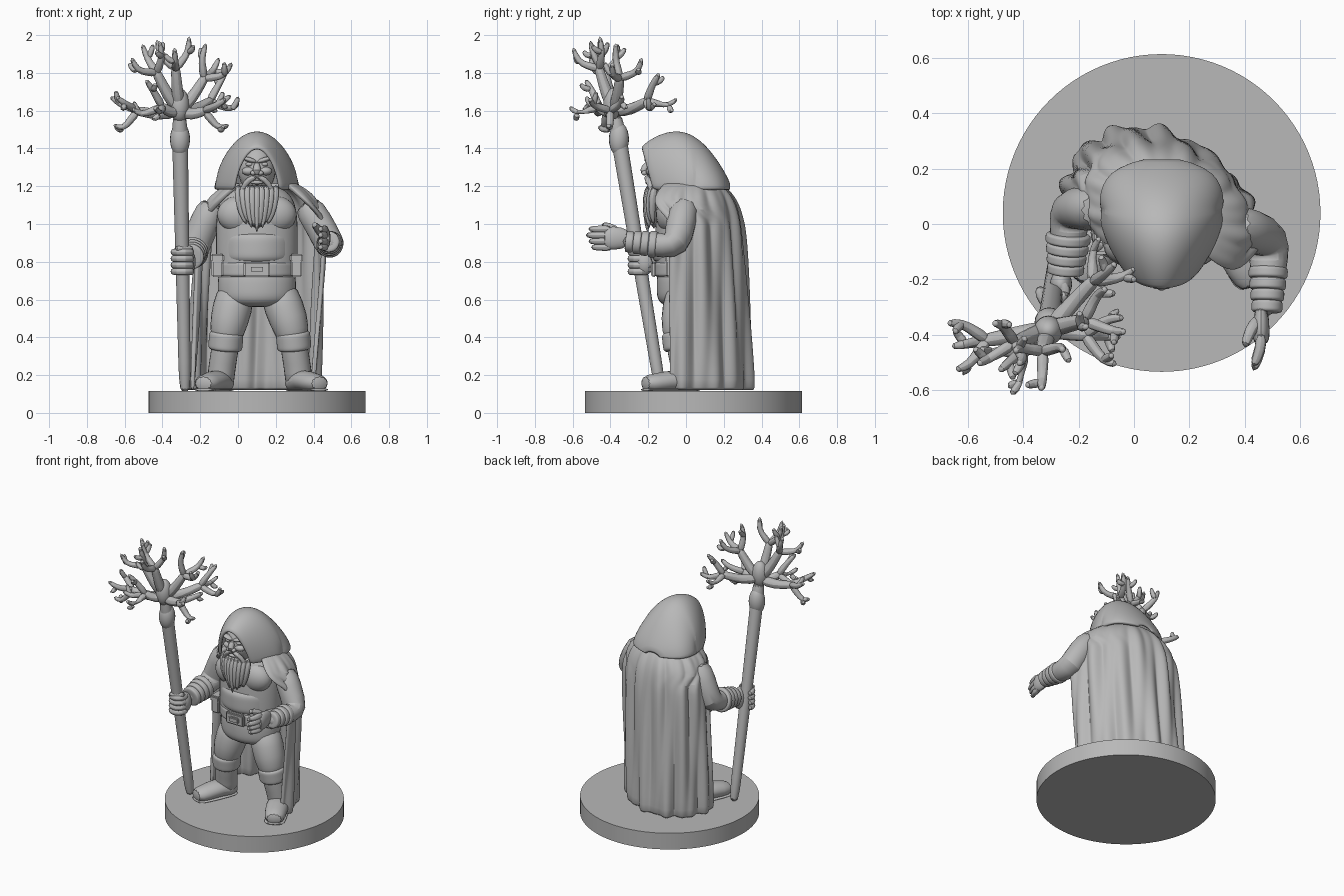
import bpy, bmesh, math
from mathutils import Vector

cube = bpy.data.objects.get("Cube")
if cube:
    bpy.data.objects.remove(cube)

grey = bpy.data.materials.new("plain_grey")
grey.use_nodes = True
grey.diffuse_color = (.48, .48, .48, 1)
grey.node_tree.nodes["Principled BSDF"].inputs["Base Color"].default_value = grey.diffuse_color

SIDEWAYS, DEPTH, UP = Vector((1, 0, 0)), Vector((0, 1, 0)), Vector((0, 0, 1))


def finish(name, bm, subsurf=0, thickness=0):
    bmesh.ops.recalc_face_normals(bm, faces=bm.faces)
    mesh = bpy.data.meshes.new(name)
    bm.to_mesh(mesh)
    bm.free()
    mesh.materials.append(grey)
    part = bpy.data.objects.new(name, mesh)
    bpy.context.collection.objects.link(part)
    bpy.ops.object.select_all(action="DESELECT")
    part.select_set(True)
    bpy.context.view_layer.objects.active = part
    bpy.ops.object.shade_smooth_by_angle(angle=math.radians(40))
    if thickness:
        solid = part.modifiers.new("thickness", "SOLIDIFY")
        solid.thickness, solid.offset = thickness, 0
    if subsurf:
        rounding = part.modifiers.new("rounding", "SUBSURF")
        rounding.levels = rounding.render_levels = subsurf
    return part


def skin_rows(bm, rows, closed):
    rows = [[bm.verts.new(point) for point in row] for row in rows]
    count = len(rows[0])
    for above, below in zip(rows, rows[1:]):
        for i in range(count if closed else count - 1):
            j = (i + 1) % count
            bm.faces.new((above[i], above[j], below[j], below[i]))
    return rows


def loft(name, path, radii, ref, depth, sides):
    """Skin elliptical rings along a path; depth scales the radius along ref."""
    rows = []
    for i, point in enumerate(path):
        along = (path[min(i + 1, len(path) - 1)] - path[max(i - 1, 0)]).normalized()
        across = along.cross(ref).normalized()
        other = across.cross(along) * depth
        angles = [math.tau * k / sides for k in range(sides)]
        rows.append([point + (across * math.cos(a) + other * math.sin(a)) * radii[i] for a in angles])
    bm = bmesh.new()
    rings = skin_rows(bm, rows, True)
    bm.faces.new(rings[0])
    bm.faces.new(rings[-1])
    return finish(name, bm, 1)


def tube(name, points, start, end, bulge=0, ref=DEPTH, depth=1, sides=12):
    """Limb whose radius runs from start to end, swelling in the middle."""
    path = [Vector(p) for p in points]
    fractions = [i / (len(path) - 1) for i in range(len(path))]
    radii = [start + (end - start) * f + bulge * math.sin(math.pi * f) for f in fractions]
    return loft(name, path, radii, ref, depth, sides)


def barrel(name, start, end, radius, depth=1, power=4, ref=DEPTH):
    """Straight part with rounded ends; a higher power gives squarer ends."""
    start, end = Vector(start), Vector(end)
    spread = [-math.cos(math.pi * k / 10) * .99 for k in range(11)]
    path = [start.lerp(end, (s + 1) / 2) for s in spread]
    radii = [radius * (1 - abs(s) ** power) ** (1 / power) for s in spread]
    return loft(name, path, radii, ref, depth, 20)


def blob(name, centre, size, tilt=0):
    bm = bmesh.new()
    bmesh.ops.create_uvsphere(bm, u_segments=20, v_segments=12, radius=1)
    part = finish(name, bm)
    part.location, part.scale, part.rotation_euler = centre, size, (0, tilt, 0)


def box(name, centre, size):
    bm = bmesh.new()
    bmesh.ops.create_cube(bm, size=1)
    bmesh.ops.scale(bm, vec=size, verts=bm.verts)
    bmesh.ops.bevel(bm, geom=bm.edges[:], offset=.008, segments=2, affect="EDGES")
    finish(name, bm).location = centre


# Round stand
FLOOR = .115
bm = bmesh.new()
bmesh.ops.create_cone(bm, cap_ends=True, segments=96, radius1=.575, radius2=.575, depth=FLOOR)
finish("stand", bm).location = (.1, .04, FLOOR / 2)

# Torso, belly, trunks and belt
MID = .1
barrel("torso", (MID, 0, .6), (MID, 0, 1.2), .22, .75)
barrel("belly", (MID, 0, .79), (MID, 0, .96), .2, .92, 6)
barrel("trunks", (MID, 0, .56), (MID, 0, .78), .21, .75)
barrel("belt", (MID, 0, .72), (MID, 0, .8), .215, .8, 12)
box("buckle", (MID, -.17, .76), (.14, .03, .08))
box("buckle_plate", (MID, -.19, .76), (.08, .02, .04))
for side, label in ((-1, "right"), (1, "left")):
    x = MID + side * .21
    box(label + "_pouch", (x, -.06, .78), (.06, .09, .12))
    box(label + "_pouch_flap", (x, -.06, .82), (.07, .1, .04))
    blob(label + "_chest_muscle", (MID + side * .09, -.08, 1.05), (.12, .08, .1))

# Legs and boots
stances = {"right": ((0, 0), (-.06, -.04), (-.09, 0), (-.19, -.22)),
           "left": ((.2, 0), (.29, -.04), (.32, 0), (.44, -.23))}
for label, spots in stances.items():
    hip, knee, ankle, toe = (Vector((*spot, 0)) for spot in spots)
    hip += UP * .68
    knee += UP * .43
    shin = knee.lerp(ankle, .3)
    shin.z = .33
    ankle.z = toe.z = .156
    tube(label + "_leg", [hip, hip.lerp(knee, .5), knee, shin], .1, .06, .03)
    tube(label + "_boot_shaft", [knee, shin, ankle + UP * .06, ankle - UP * .02], .075, .075)
    barrel(label + "_boot_cuff", shin, knee, .092, 1, 8)
    heel = ankle.lerp(toe, -.3)
    instep = ankle.lerp(toe, .25) + UP * .02
    ball = ankle.lerp(toe, .7)
    tube(label + "_foot", [heel, ankle, instep, ball, toe], .058, .058, .02, UP, .75)
    drop = UP * .033
    tube(label + "_sole", [heel - drop, ankle - drop, ball - drop, toe - drop], .06, .065, .012, UP, .15)


# Arms with wrapped forearms
def arm(label, shoulder, elbow, wrist, wrap):
    shoulder, elbow, wrist = Vector(shoulder), Vector(elbow), Vector(wrist)
    upper = shoulder.lerp(elbow, .5) + UP * .02
    bend = elbow.lerp(wrist, .25)
    tube(label + "_arm", [shoulder, upper, elbow, bend, elbow.lerp(wrist, .6), wrist], .08, .04, .02, SIDEWAYS)
    for i in range(4):
        near, far = (elbow.lerp(wrist, .36 + .14 * (i + k)) for k in (0, 1.1))
        barrel(label + "_bracer_band", near, far, wrap - .005 * i, 1, 6, SIDEWAYS)


arm("left", (.35, 0, 1.12), (.49, -.05, .88), (.48, -.34, .91), .072)
arm("right", (-.12, .05, 1.12), (-.23, .06, .87), (-.25, -.2, .82), .083)

# Left hand, open and reaching forward
palm = Vector((.46, -.39, .925))
tube("left_palm", [palm + DEPTH * .1, palm, palm - DEPTH * .05], .05, .058, .015, SIDEWAYS, .5)
for i in range(4):
    knuckle = palm + UP * (.048 - .032 * i)
    reach = .145 - .015 * abs(i - 1)
    tip = knuckle - DEPTH * reach - SIDEWAYS * .03
    tube("left_finger", [knuckle, knuckle - DEPTH * reach / 2, tip], .024, .017, 0, SIDEWAYS, 1, 8)
tube("left_thumb", [palm + DEPTH * .05, (.42, -.38, .98), (.4, -.45, 1)], .03, .018, 0, SIDEWAYS, 1, 8)

# Leaning staff with knots near its head
foot, head = Vector((-.28, -.13, .09)), Vector((-.31, -.38, 1.6))
tube("staff", [foot.lerp(head, k / 8) for k in range(9)], .032, .045)
for place in (.9, 1.02):
    blob("staff_knot", foot.lerp(head, place), (.053, .053, .09))

# Right hand, gripping the staff
grip = foot.lerp(head, .47)
blob("right_palm", grip + Vector((.03, .03, 0)), (.04, .05, .07))
for i in range(4):
    centre = grip + UP * .034 * (i - 1.5)
    curl = [math.radians(60 - 45 * k) for k in range(7)]
    ring = [centre + (SIDEWAYS * math.cos(a) + DEPTH * math.sin(a)) * .05 for a in curl]
    tube("right_finger", ring, .022, .02, 0, UP, 1, 8)
thumb = grip + UP * .07
tube("right_thumb", [thumb + SIDEWAYS * .06, thumb - DEPTH * .04, thumb - DEPTH * .05 - SIDEWAYS * .04], .022, .015, 0, UP, 1, 8)

# Branches: each bough forks into a fan of twigs, each with a spur
ODD = Vector((.4, .9, .15))
forks = [(-.53, -.42, 1.6), (-.4, -.46, 1.62), (-.18, -.4, 1.6), (-.15, -.21, 1.65),
         (-.43, -.43, 1.8), (-.18, -.35, 1.77), (-.33, -.46, 1.82)]
for n, fork in enumerate(Vector(f) for f in forks):
    out = (fork - head).normalized()
    across = out.cross(UP).normalized()
    rise = across.cross(out)
    sag = UP * .025
    tube("bough", [head, head.lerp(fork, .5) - sag, fork, fork + out * .02], .04, .022, 0, ODD, 1, 8)
    for k in range(3):
        a = math.tau * k / 3 + math.pi / 6 + n
        spread = across * math.cos(a) + rise * math.sin(a)
        tip = fork + out * .135 + spread * .1 + sag
        bend = fork.lerp(tip, .6) + spread * .03 - sag
        tube("twig", [fork, fork.lerp(bend, .5), bend, tip], .026, .015, 0, ODD, 1, 8)
        spur = bend + spread.cross(out) * .055 + out * .03
        tube("spur", [bend, bend.lerp(spur, .7), spur + sag], .021, .013, 0, ODD, 1, 8)

# Cape: a folded sheet round the back whose top wraps over the shoulders
rows, columns = [], 130
for level in range(17):
    t = (level / 16) ** 1.8
    z = 1.21 - (1.21 - FLOOR) * t
    flare = 1 - (1 - t) ** 14
    width, depth = .16 + .17 * flare, .15 + .1 * flare + .07 * t
    overlap = 8 + 34 * max(0, 1 - (t / .16) ** 3)
    row = []
    for k in range(columns + 1):
        a = math.radians((180 + 2 * overlap) * k / columns - overlap)
        fold = math.sin(13 * a + 2 * z) + .6 * math.sin(22 * a - 3 * z)
        r = 1 + .04 * flare * fold
        x, y = width * r * math.cos(a), depth * r * math.sin(a)
        row.append((.13 - .05 * t + x, .02 + y - .2 * x, z))
    rows.append(row)
bm = bmesh.new()
skin_rows(bm, rows, False)
finish("cape", bm, 1, .024)

# Hood: arches from the brow to the nape, narrowing towards the face
rows = []
for level in range(13):
    f = -1 + 1.99 * level / 12
    width = .22 * (math.sqrt(1 - f ** 4) if f > 0 else 1 - .47 * abs(f) ** 1.8)
    lean = f + .2
    top = 1.48 - (.2 if lean > 0 else .13) * lean ** 2
    row = []
    for k in range(21):
        a = math.pi * k / 20
        lift = math.sin(a)
        setback = .06 * (1 - lift) if f < 0 else 0
        pinch = 1 - .15 * lift
        row.append((MID + width * pinch * math.cos(a), .235 * f + setback, 1.18 + (top - 1.18) * lift))
    rows.append(row)
bm = bmesh.new()
skin_rows(bm, rows, False)
finish("hood", bm, 1, .025)

# Head and face
blob("head", (MID, -.1, 1.29), (.1, .11, .13))
tube("nose", [(MID, -.2, 1.33), (MID, -.23, 1.28), (MID, -.21, 1.26)], .014, .016, .01)
blob("lower_lip", (MID, -.2, 1.22), (.035, .016, .01))
for side in (-1, 1):
    x = MID + side * .04
    blob("brow", (x, -.197, 1.34), (.04, .024, .013), -.3 * side)
    blob("eye", (x, -.193, 1.316), (.02, .014, .011))
    blob("cheek", (x, -.183, 1.28), (.04, .03, .024))
    blob("nostril", (MID + side * .02, -.22, 1.27), (.015, .016, .013))
    outer = x + side * .04
    tube("moustache", [(MID, -.21, 1.25), (x, -.205, 1.24), (outer, -.18, 1.19), (outer, -.18, 1.13)], .012, .006, .01, ODD, 1, 8)

# Beard: a tapered core with hanging locks
tube("beard", [(MID, -.165, 1.22), (MID, -.165, 1.1), (MID, -.17, .97)], .095, .04, .03, DEPTH, .45)
for i in range(-4, 5):
    x, front = i * .025, -.212 + .002 * i * i
    end = .95 + .012 * abs(i) + .02 * (i % 2)
    tube("beard_lock", [(MID + x, front + .02, 1.21), (MID + x, front, 1.14), (MID + x * .8, front, 1.05),
                        (MID + x * .55, front + .01, end)], .019, .007, .008, DEPTH, 1, 8)
